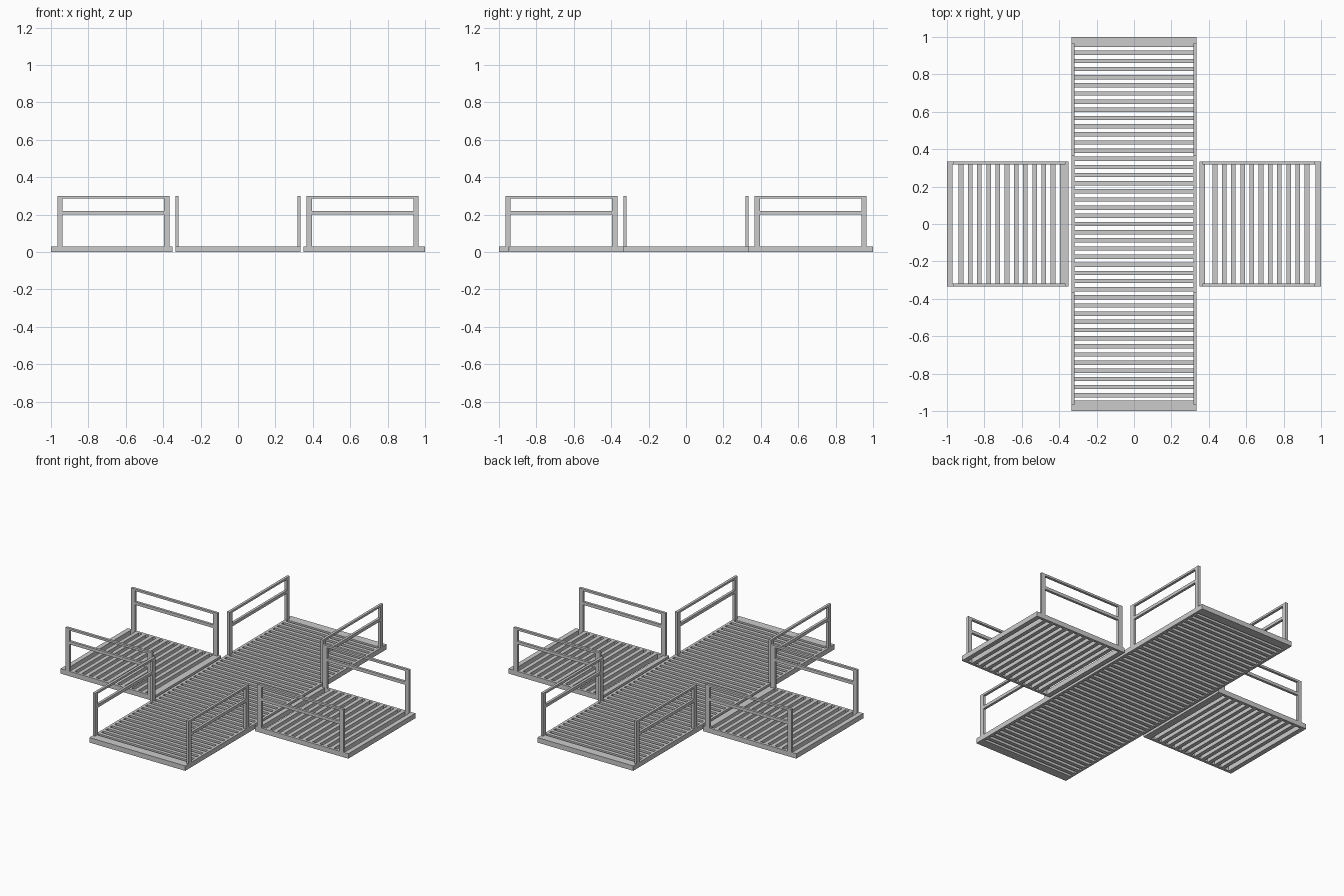
import bpy
import bmesh
from mathutils import Matrix, Vector

if "Cube" in bpy.data.objects:
    bpy.data.objects.remove(bpy.data.objects["Cube"])

H = 0.031        # deck thickness
W = 0.333        # half width of every deck
T = 0.016        # thickness of side beams and railings


def build(name, boxes):
    """One object from boxes given as x0, x1, y0, y1, z0, z1."""
    bm = bmesh.new()
    for x0, x1, y0, y1, z0, z1 in boxes:
        c = Vector((x0 + x1, y0 + y1, z0 + z1)) / 2
        m = Matrix.Translation(c) @ Matrix.Diagonal((x1 - x0, y1 - y0, z1 - z0, 1))
        bmesh.ops.create_cube(bm, size=1, matrix=m)
    me = bpy.data.meshes.new(name)
    bm.to_mesh(me)
    bm.free()
    ob = bpy.data.objects.new(name, me)
    bpy.context.collection.objects.link(ob)
    return ob


def swap(b):
    """Turn a box so that x and y trade places."""
    return (b[2], b[3], b[0], b[1], b[4], b[5])


def slats(centres, half, width):
    """Boards running along x, one at each y centre."""
    return [(-half, half, c - width / 2, c + width / 2, 0, H) for c in centres]


# long central deck: side beams, end boards, slats
build("main_deck_frame", [
    (-W, -W + T, -0.945, 0.945, 0, H), (W - T, W, -0.945, 0.945, 0, H),
    (-W, W, 0.945, 1, 0, H), (-W, W, -1, -0.945, 0, H)])
build("main_deck_slats", slats([i * 0.0436 for i in range(-21, 22)], W - T, 0.023))

# two side decks; the inner board of the left one is wider
for side, s0, s1, inner in (("left", -1, -0.35, 0.045), ("right", 0.35, 1, 0.03)):
    a = 0.03 if side == "left" else inner
    b = inner if side == "left" else 0.03
    build(side + "_deck_frame", [
        (s0, s0 + a, -W, W, 0, H), (s1 - b, s1, -W, W, 0, H),
        (s0 + a, s1 - b, -W, -W + T, 0, H), (s0 + a, s1 - b, W - T, W, 0, H)])
    sign = -1 if side == "left" else 1
    centres = [sign * (0.433 + i * 0.0492) for i in range(11)]
    build(side + "_deck_slats", [swap(b) for b in slats(centres, W - T, 0.025)])


def railing(name, sx, sy, turned):
    """Two posts with a top rail and a middle rail along one deck edge."""
    boxes = []
    for u0, u1, z0, z1 in ((0.366, 0.396, H, 0.3), (0.938, 0.966, H, 0.3),
                           (0.396, 0.938, 0.287, 0.3), (0.396, 0.938, 0.2, 0.219)):
        along = sorted((sx * u0, sx * u1))
        across = sorted((sy * (W - T), sy * W))
        box = (*along, *across, z0, z1)
        boxes.append(swap(box) if turned else box)
    build(name, boxes)


# eight railings, two on each arm
for sx, sy in ((-1, -1), (-1, 1), (1, -1), (1, 1)):
    lr, fb = ("left", "right")[sx > 0], ("front", "back")[sy > 0]
    railing(f"{lr}_deck_{fb}_railing", sx, sy, False)
    railing(f"main_deck_{fb}_{lr}_railing", sy, sx, True)
